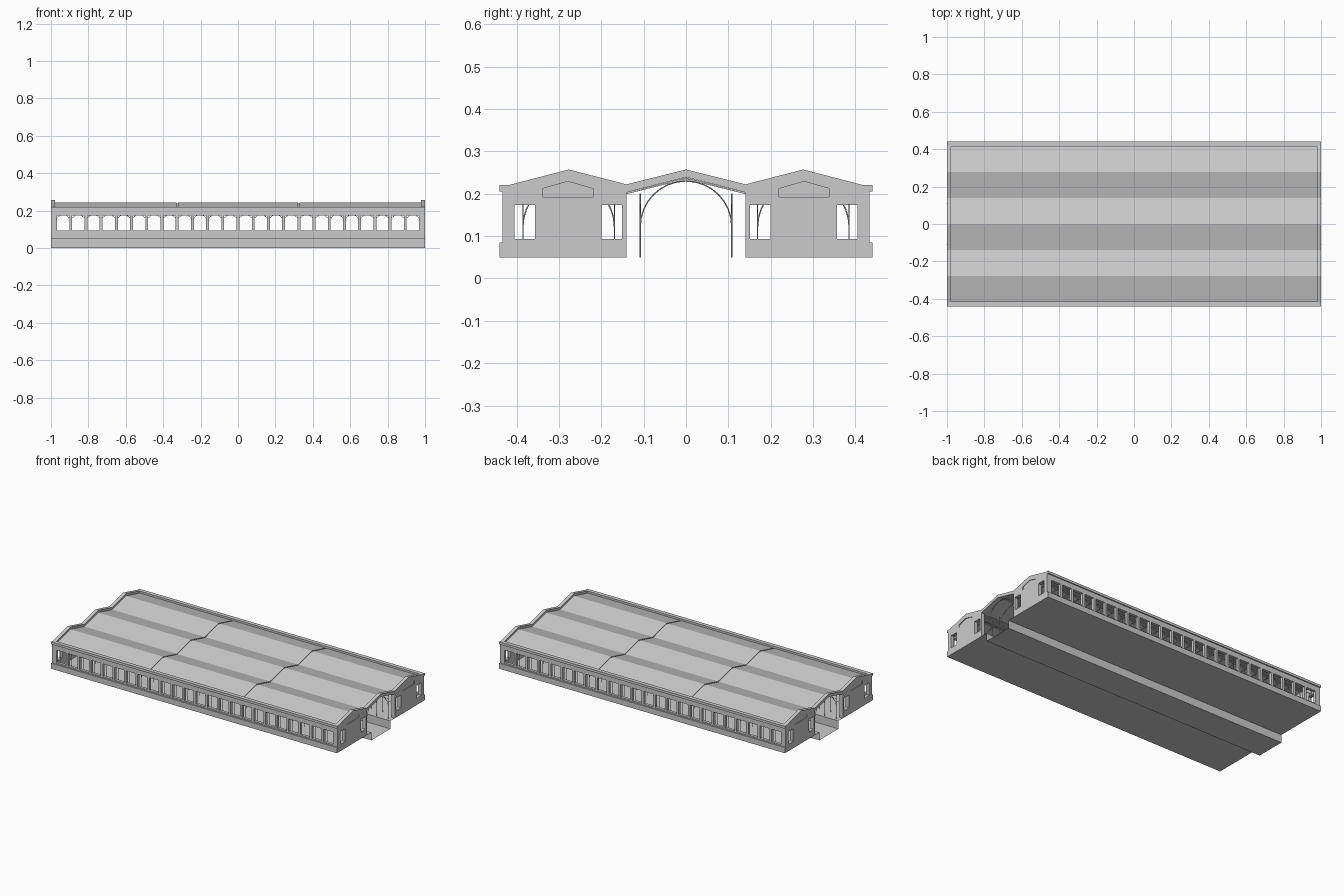
import bpy, bmesh, math

cube = bpy.data.objects.get("Cube")
if cube:
    bpy.data.objects.remove(cube, do_unlink=True)


def material(name, value):
    m = bpy.data.materials.new(name)
    m.use_nodes = True
    col = (value, value, value, 1)
    m.diffuse_color = col
    m.node_tree.nodes["Principled BSDF"].inputs["Base Color"].default_value = col
    return m


GREY = material("stone grey", 0.6)

FLOOR = 0.05
PIT = 0.095       # half width of the track pit
HALL = 0.277      # centre line of each side hall
PORTAL = 0.14     # half width of the middle hall
BAY = 0.0813
BAYS = 24
WIN_Z = (0.093, 0.173)


def add(name, bm):
    bmesh.ops.recalc_face_normals(bm, faces=bm.faces)
    me = bpy.data.meshes.new(name)
    bm.to_mesh(me)
    bm.free()
    ob = bpy.data.objects.new(name, me)
    me.materials.append(GREY)
    bpy.context.collection.objects.link(ob)
    return ob


def prism(bm, pts, x0, x1):
    """Extrude a closed (y, z) outline from x0 to x1."""
    a = [bm.verts.new((x0, y, z)) for y, z in pts]
    b = [bm.verts.new((x1, y, z)) for y, z in pts]
    bm.faces.new(a)
    bm.faces.new(b[::-1])
    for i in range(len(pts)):
        j = (i + 1) % len(pts)
        bm.faces.new((a[i], a[j], b[j], b[i]))


def box(bm, x, y, z):
    prism(bm, [(y[0], z[0]), (y[1], z[0]), (y[1], z[1]), (y[0], z[1])], *x)


def cut(ob, bm):
    """Subtract a set of closed shapes from an object."""
    cutter = add("cutter", bm)
    mod = ob.modifiers.new("openings", "BOOLEAN")
    mod.object, mod.operation, mod.solver = cutter, "DIFFERENCE", "EXACT"
    dg = bpy.context.evaluated_depsgraph_get()
    me = bpy.data.meshes.new_from_object(ob.evaluated_get(dg))
    ob.modifiers.clear()
    ob.data = me
    bpy.data.objects.remove(cutter, do_unlink=True)


def roof_line(drop):
    """Zigzag of ridges and valleys over the three halls."""
    half = [(0, 0.257), (PORTAL, 0.222), (HALL, 0.257), (0.415, 0.222)]
    pts = [(-y, z) for y, z in half[:0:-1]] + half
    return [(y, z - drop) for y, z in pts]


# Long side walls with plinth, cornice and windows
wall_outline = [(0.415, FLOOR), (0.44, FLOOR), (0.44, 0.085), (0.433, 0.085),
                (0.433, 0.205), (0.44, 0.205), (0.44, 0.22), (0.415, 0.22)]
for side, label in ((-1, "front"), (1, "back")):
    bm = bmesh.new()
    prism(bm, [(side * y, z) for y, z in wall_outline], -0.98, 0.98)
    wall = add(label + "_wall", bm)
    holes = bmesh.new()
    for i in range(BAYS):
        x = (i - (BAYS - 1) / 2) * BAY
        box(holes, (x - 0.033, x + 0.033), (side * 0.4, side * 0.46), WIN_Z)
    cut(wall, holes)

# Gabled end walls with two windows and a sunken gable panel each
gable = [(PORTAL, FLOOR), (0.44, FLOOR), (0.44, 0.085), (0.433, 0.085),
         (0.433, 0.205), (0.44, 0.205), (0.44, 0.22), (0.42, 0.22),
         (HALL, 0.257), (PORTAL, 0.222)]
panel = [(0.22, 0.192), (0.338, 0.192), (0.338, 0.212), (0.279, 0.229), (0.22, 0.212)]
for end, label in ((-1, "right"), (1, "left")):
    for side, where in ((-1, "front"), (1, "back")):
        bm = bmesh.new()
        prism(bm, [(side * y, z) for y, z in gable], end * 0.978, end)
        wall = add(f"{label}_{where}_gable", bm)
        holes = bmesh.new()
        for y0, y1 in ((0.151, 0.2), (0.357, 0.405)):
            box(holes, (end * 0.95, end * 1.05), (side * y0, side * y1), WIN_Z)
        prism(holes, [(side * y, z) for y, z in panel], end * 0.996, end * 1.05)
        cut(wall, holes)
    # Chevron band over the middle hall
    bm = bmesh.new()
    prism(bm, [(-PORTAL, 0.222), (0, 0.257), (PORTAL, 0.222),
               (PORTAL, 0.203), (0, 0.239), (-PORTAL, 0.203)], end * 0.978, end)
    add(label + "_portal_band", bm)

# Folded roof in three lengths, with sunken joints between
for name, x0, x1, drop in (("roof_right", -0.978, -0.33, 0.014),
                           ("roof_middle", -0.322, 0.322, 0.014),
                           ("roof_left", 0.33, 0.978, 0.014),
                           ("roof_joint_right", -0.332, -0.32, 0.019),
                           ("roof_joint_left", 0.32, 0.332, 0.019)):
    bm = bmesh.new()
    prism(bm, roof_line(drop) + roof_line(drop + 0.004)[::-1], x0, x1)
    add(name, bm)

# Platforms and track pit as one folded sheet
bm = bmesh.new()
path = [(-0.44, FLOOR), (-PIT, FLOOR), (-PIT, 0), (PIT, 0), (PIT, FLOOR), (0.44, FLOOR)]
rows = [[bm.verts.new((x, y, z)) for y, z in path] for x in (-1, 1)]
for i in range(len(path) - 1):
    bm.faces.new((rows[0][i], rows[1][i], rows[1][i + 1], rows[0][i + 1]))
add("platforms_and_pit", bm)


def tubes(name, paths, radius):
    cu = bpy.data.curves.new(name, "CURVE")
    cu.dimensions = "3D"
    cu.bevel_depth = radius
    cu.bevel_resolution = 0
    for pts in paths:
        sp = cu.splines.new("POLY")
        sp.points.add(len(pts) - 1)
        for p, co in zip(sp.points, pts):
            p.co = (*co, 1)
    cu.materials.append(GREY)
    bpy.context.collection.objects.link(bpy.data.objects.new(name, cu))


# Slender arched frames at every pier of the three halls
R, SPRING = 0.108, 0.122
frames, braces = [], []
for centre in (-HALL, 0, HALL):
    for i in range(BAYS + 1):
        x = (i - BAYS / 2) * BAY
        arc = [(x, centre + R * math.cos(math.pi * k / 16),
                SPRING + R * math.sin(math.pi * k / 16)) for k in range(17)]
        frames.append([(x, centre + R, FLOOR)] + arc + [(x, centre - R, FLOOR)])
        for s in (-1, 1):
            y = centre + s * R
            frames.append([(x, y, SPRING), (x, y, 0.2)])
            braces.append([(x - 0.025, y, 0.175), (x, y, 0.155), (x + 0.025, y, 0.175)])
    for s in (-1, 1):
        braces.append([(-0.977, centre + s * R, 0.178), (0.977, centre + s * R, 0.178)])
tubes("arched_frames", frames, 0.0015)
tubes("beams_and_braces", braces, 0.0012)
